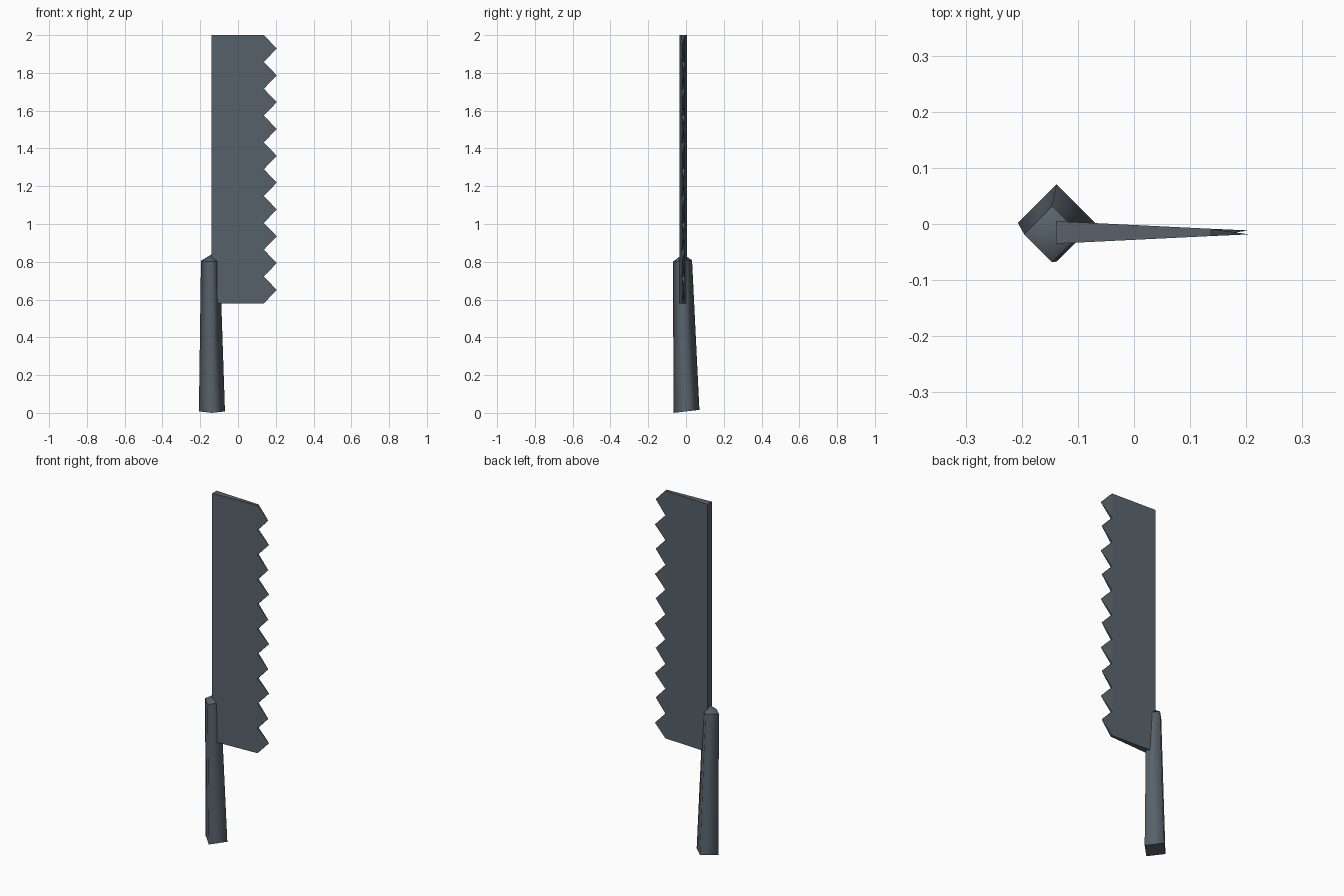
import bpy, bmesh

cube = bpy.data.objects.get("Cube")
if cube:
    bpy.data.objects.remove(cube, do_unlink=True)

# One slate grey for the whole saw
slate = bpy.data.materials.new("slate_grey")
slate.use_nodes = True
colour = (0.098, 0.122, 0.144, 1)
slate.diffuse_color = colour
slate.node_tree.nodes["Principled BSDF"].inputs["Base Color"].default_value = colour


def finish(bm, name):
    bmesh.ops.recalc_face_normals(bm, faces=bm.faces[:])
    mesh = bpy.data.meshes.new(name)
    bm.to_mesh(mesh)
    bm.free()
    mesh.materials.append(slate)
    obj = bpy.data.objects.new(name, mesh)
    bpy.context.collection.objects.link(obj)
    return obj


# Handle: tapered diamond bar with a pointed cap, leaning slightly forward
bm = bmesh.new()


def diamond(cx, cy, r, z, tilt):
    corners = ((-1, 0), (0, -1), (1, 0), (0, 1))
    return [bm.verts.new((cx + r * x, cy + r * y, z + tilt * y)) for x, y in corners]


base = diamond(-0.138, 0.002, 0.069, 0.008, 0.008)
shoulder = diamond(-0.146, -0.018, 0.05, 0.805, 0.004)
tip = bm.verts.new((-0.139, -0.018, 0.84))
bm.faces.new(base)
for i in range(4):
    j = (i + 1) % 4
    bm.faces.new((base[i], base[j], shoulder[j], shoulder[i])).smooth = True
    bm.faces.new((shoulder[i], shoulder[j], tip)).smooth = True
for ring in (base, shoulder):
    for i in range(4):
        bm.edges.get((ring[i], ring[(i + 1) % 4])).smooth = False
finish(bm, "handle")

# Blade: wedge from a thick spine to a thin toothed edge
TOP, BOTTOM, TEETH = 2.0, 0.58, 10
SPINE_X, ROOT_X, TIP_X, MID_Y = -0.139, 0.137, 0.205, -0.015
pitch = (TOP - BOTTOM) / TEETH
bm = bmesh.new()


def side(sign):
    spine = [bm.verts.new((SPINE_X, MID_Y + sign * 0.02, z)) for z in (TOP, BOTTOM)]
    roots = [bm.verts.new((ROOT_X, MID_Y + sign * 0.0065, TOP - i * pitch))
             for i in range(TEETH + 1)]
    bm.faces.new([spine[0]] + roots + [spine[1]])
    return spine, roots


spine_f, root_f = side(-1)
spine_b, root_b = side(1)
bm.faces.new(spine_f + spine_b[::-1])
for i, k in ((0, 0), (1, -1)):
    bm.faces.new((spine_f[i], root_f[k], root_b[k], spine_b[i]))

# Teeth bend alternately to the front and the back
for i in range(TEETH):
    bend = 0.0035 if i % 2 else -0.0035
    point = bm.verts.new((TIP_X, MID_Y + bend, TOP - (i + 0.5) * pitch))
    loop = (root_f[i], root_f[i + 1], root_b[i + 1], root_b[i])
    for a, b in zip(loop, loop[1:] + loop[:1]):
        bm.faces.new((a, b, point))
finish(bm, "saw_blade")
